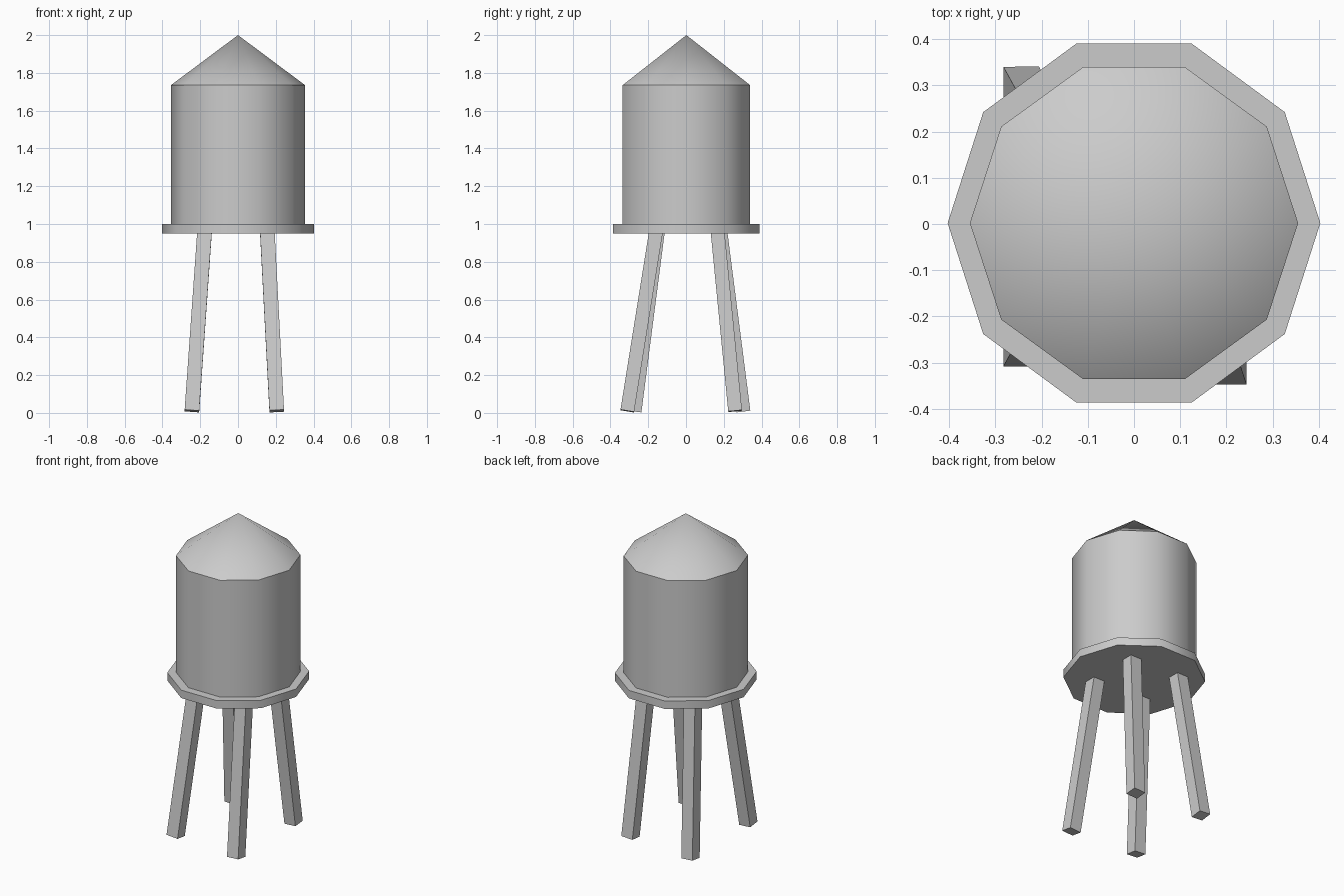
import bpy
import bmesh
from math import radians
from mathutils import Matrix, Vector

cube = bpy.data.objects.get("Cube")
if cube:
    bpy.data.objects.remove(cube, do_unlink=True)

SIDES = 10
grey = bpy.data.materials.new("light_grey")
grey.use_nodes = True
colour = (0.6, 0.6, 0.6, 1)
grey.diffuse_color = colour
grey.node_tree.nodes["Principled BSDF"].inputs["Base Color"].default_value = colour


def add_object(name, bm, smooth=False):
    mesh = bpy.data.meshes.new(name)
    bmesh.ops.recalc_face_normals(bm, faces=bm.faces)
    bm.to_mesh(mesh)
    bm.free()
    mesh.materials.append(grey)
    obj = bpy.data.objects.new(name, mesh)
    bpy.context.collection.objects.link(obj)
    if smooth:
        bpy.ops.object.select_all(action="DESELECT")
        obj.select_set(True)
        bpy.context.view_layer.objects.active = obj
        bpy.ops.object.shade_smooth_by_angle(angle=radians(40))
    return obj


def ring_solid(name, low, high, radius, top_radius, caps=True, stretch=1.0):
    """Ten-sided drum or cone with a corner on the x axis."""
    bm = bmesh.new()
    place = (Matrix.Translation((0, 0.002, (low + high) / 2))
             @ Matrix.Diagonal((1, stretch, 1, 1))
             @ Matrix.Rotation(radians(90), 4, "Z"))
    bmesh.ops.create_cone(bm, cap_ends=caps, segments=SIDES, radius1=radius,
                          radius2=top_radius, depth=high - low, matrix=place)
    bmesh.ops.remove_doubles(bm, verts=bm.verts, dist=0.0001)
    return add_object(name, bm, smooth=True)


def leg(name, foot, head):
    """Square post whose ends are cut across its leaning axis."""
    foot, head = Vector(foot), Vector(head)
    axis = (head - foot).normalized()
    side = (Vector((1, 0, 0)) - axis * axis.x).normalized()
    depth = axis.cross(side)
    turn = Matrix((side, depth, axis)).transposed().to_4x4()
    size = Matrix.Diagonal((0.077, 0.073, (head - foot).length, 1))
    bm = bmesh.new()
    bmesh.ops.create_cube(bm, size=1,
                          matrix=Matrix.Translation((foot + head) / 2) @ turn @ size)
    return add_object(name, bm)


# Tank, roof and platform
ring_solid("tank", 1.0, 1.735, 0.355, 0.355)
ring_solid("roof", 1.735, 2.0, 0.355, 0.0, caps=False)
ring_solid("platform", 0.95, 1.0, 0.403, 0.403, stretch=1.013)

# Splayed legs
FOOT, HEAD = 0.01, 0.96
leg("front_left_leg", (0.205, -0.311, FOOT), (0.155, -0.159, HEAD))
leg("front_right_leg", (-0.244, -0.272, FOOT), (-0.177, -0.149, HEAD))
leg("back_left_leg", (0.205, 0.260, FOOT), (0.155, 0.167, HEAD))
leg("back_right_leg", (-0.244, 0.304, FOOT), (-0.177, 0.182, HEAD))
